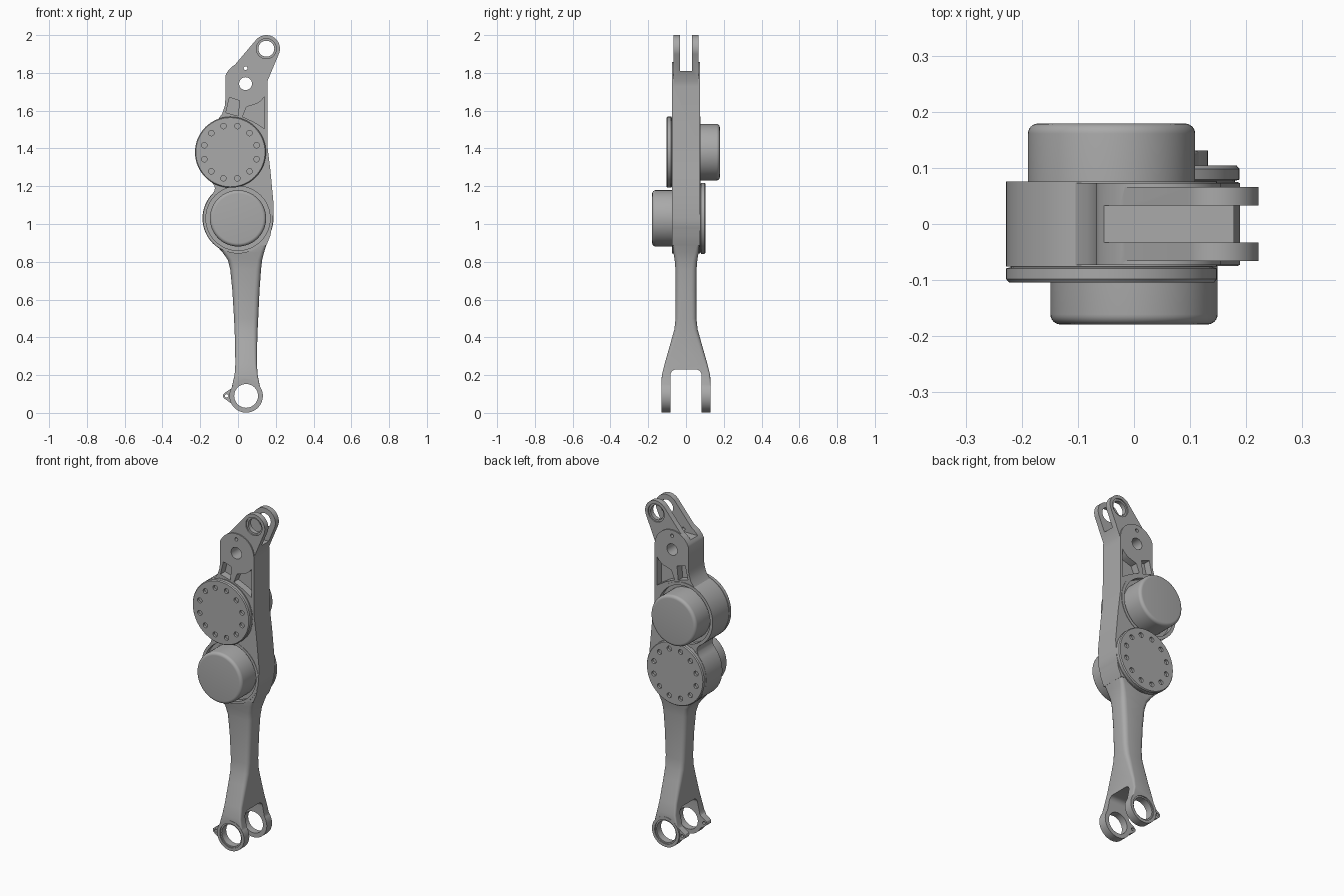
import bpy, bmesh, math
from mathutils import Vector

if "Cube" in bpy.data.objects:
    bpy.data.objects.remove(bpy.data.objects["Cube"])

grey = bpy.data.materials.new("machined grey")
grey.diffuse_color = (0.4, 0.4, 0.4, 1)
grey.use_nodes = True
grey.node_tree.nodes["Principled BSDF"].inputs["Base Color"].default_value = grey.diffuse_color


def finish(name, bm):
    bmesh.ops.recalc_face_normals(bm, faces=bm.faces)
    me = bpy.data.meshes.new(name)
    bm.to_mesh(me)
    bm.free()
    ob = bpy.data.objects.new(name, me)
    bpy.context.collection.objects.link(ob)
    me.materials.append(grey)
    return ob


def loft(name, rings):
    """Skin a list of equal-length point rings and cap both ends."""
    bm = bmesh.new()
    vs = [[bm.verts.new(p) for p in r] for r in rings]
    n = len(vs[0])
    for a, b in zip(vs, vs[1:]):
        for i in range(n):
            bm.faces.new((a[i], a[(i + 1) % n], b[(i + 1) % n], b[i]))
    bm.faces.new(vs[0])
    bm.faces.new(vs[-1][::-1])
    return finish(name, bm)


def prism(name, pts, y0, y1):
    """Extrude an x-z outline along y."""
    return loft(name, [[(x, y, z) for x, z in pts] for y in (y0, y1)])


def arc(cx, cz, r, a0, a1, n):
    return [(cx + r * math.cos(math.radians(a0 + (a1 - a0) * i / n)),
             cz + r * math.sin(math.radians(a0 + (a1 - a0) * i / n))) for i in range(n + 1)]


def lathe(name, cx, cz, profile, n=64):
    """Turned part about a y axis; profile is (radius, y)."""
    return loft(name, [[(x, y, z) for x, z in arc(cx, cz, r, 0, 360, n)[:-1]] for r, y in profile])


def disc(cx, cz, r, y0, y1, n=64):
    return lathe("cutter", cx, cz, [(r, y0), (r, y1)], n)


def boolean(ob, others, op):
    for o in others:
        m = ob.modifiers.new("b", 'BOOLEAN')
        m.operation, m.solver, m.object = op, 'EXACT', o
        bpy.context.view_layer.objects.active = ob
        bpy.ops.object.modifier_apply(modifier=m.name)
        bpy.data.objects.remove(o, do_unlink=True)


UP, LOW = (-0.04, 1.38), (0.0, 1.03)      # drive axes
PIVOT, TIP, EYE = (0.04, 1.743), (0.15, 1.928), (0.043, 0.09)

# central plate with rounded top
plate = arc(*PIVOT, 0.115, 0, 158, 28) + [
    (-0.066, 1.67), (-0.07, 1.625), (-0.083, 1.585), (-0.107, 1.553), (-0.17, 1.38),
    (-0.139, 1.22), (-0.126, 1.205), (-0.122, 1.19), (-0.126, 1.175), (-0.137, 1.155),
    (-0.12, 1.0), (0, 0.9), (0.15, 0.885), (0.172, 0.94), (0.186, 1.03), (0.189, 1.1),
    (0.172, 1.28), (0.157, 1.4)]
frame = prism("arm_frame", plate, -0.073, 0.073)

# drive housings and slanted top link
parts = [disc(*UP, 0.188, -0.0755, 0.0755), disc(*LOW, 0.186, -0.075, 0.075)]
link = arc(*TIP, 0.072, -25, 139, 28) + [(-0.0655, 1.785), (-0.0655, 1.69), (0.154, 1.69), (0.156, 1.757)]
parts.append(prism("top_link", link, -0.066, 0.066))

# tapering shaft: z, left x, right x, half depth, corner radius
stations = [(0.93, -0.14, 0.165, 0.072, 0.012), (0.89, -0.118, 0.151, 0.071, 0.014),
            (0.85, -0.082, 0.138, 0.067, 0.02), (0.81, -0.054, 0.128, 0.060, 0.025),
            (0.76, -0.041, 0.122, 0.056, 0.028), (0.65, -0.030, 0.114, 0.055, 0.028),
            (0.50, -0.021, 0.107, 0.055, 0.026), (0.44, -0.018, 0.104, 0.062, 0.025),
            (0.38, -0.016, 0.102, 0.079, 0.022), (0.26, -0.014, 0.100, 0.113, 0.014),
            (0.20, -0.018, 0.104, 0.128, 0.01), (0.15, -0.030, 0.114, 0.130, 0.006),
            (0.09, -0.042, 0.128, 0.130, 0.004)]
rings = []
for z, xl, xr, h, r in stations:
    ring = []
    for x, y, a in ((xr - r, h - r, 0), (xl + r, h - r, 90), (xl + r, r - h, 180), (xr - r, r - h, 270)):
        ring += [(px, py, z) for px, py in arc(x, y, r, a, a + 90, 4)]
    rings.append(ring)
parts.append(loft("shaft", rings))

# clevis eyes with small side ears
parts.append(disc(*EYE, 0.0885, -0.1308, 0.1308))
parts.append(prism("ears", [(-0.02, 0.14), (-0.067, 0.108), (-0.077, 0.1), (-0.08, 0.09), (-0.077, 0.08),
                            (-0.067, 0.072), (-0.02, 0.04)], -0.122, 0.122))
boolean(frame, parts, 'UNION')

# bores, counterbores and motor recesses
cuts = [disc(*PIVOT, 0.034, -0.3, 0.3, 40), disc(0.04, 1.825, 0.01, -0.3, 0.3, 16),
        disc(*TIP, 0.042, -0.3, 0.3, 40), disc(*EYE, 0.063, -0.3, 0.3, 48),
        disc(-0.06, 0.09, 0.009, -0.3, 0.3, 16),
        disc(*LOW, 0.17, -0.2, -0.045), disc(*UP, 0.17, 0.045, 0.2)]
for s in (-1, 1):
    cuts.append(disc(*TIP, 0.053, s * 0.058, s * 0.2, 40))
    cuts.append(disc(*EYE, 0.071, s * 0.124, s * 0.2, 48))
    # lightening pockets
    cuts.append(prism("cutter", [(0.045, 1.62), (0.1, 1.637), (0.125, 1.655), (0.14, 1.675),
                                 (0.14, 1.505), (0.085, 1.54), (0.024, 1.568)], s * 0.03, s * 0.2))
    cuts.append(prism("cutter", [(-0.045, 1.67), (0.008, 1.653), (0.0, 1.572), (-0.064, 1.59)],
                      s * 0.03, s * 0.2))

# fork slots, top and bottom
slot = [(0.033, 2.2), (-0.033, 2.2), (-0.033, 1.81), (0.033, 1.81)]
cuts.append(loft("cutter", [[(x, y, z) for y, z in slot] for x in (-0.4, 0.4)]))
gap = [(-0.082, -0.2), (0.082, -0.2)] + arc(0.052, 0.2, 0.03, 0, 90, 6) + arc(-0.052, 0.2, 0.03, 90, 180, 6)
cuts.append(loft("cutter", [[(x, y, z) for y, z in gap] for x in (-0.4, 0.4)]))
boolean(frame, cuts, 'DIFFERENCE')

# motors and bolted covers on opposite faces
for label, c, s in (("upper", UP, 1), ("lower", LOW, -1)):
    dome = [(0.149, s * 0.04)] + [(r, s * y) for r, y in arc(0.131, 0.161, 0.018, 0, 90, 6)]
    lathe(label + "_motor", *c, dome)
    cover = lathe(label + "_cover", *c, [(0.18, -s * 0.06), (0.18, -s * 0.077), (0.188, -s * 0.079),
                                         (0.188, -s * 0.098), (0.183, -s * 0.104)])
    holes = [disc(*arc(*c, 0.143, 15 + 30 * k, 0, 1)[0], 0.0145, -s * 0.09, -s * 0.2, 16) for k in range(12)]
    boolean(cover, holes, 'DIFFERENCE')

for ob in bpy.data.objects:
    ob.select_set(True)
bpy.context.view_layer.objects.active = frame
bpy.ops.object.shade_smooth_by_angle(angle=math.radians(30))
